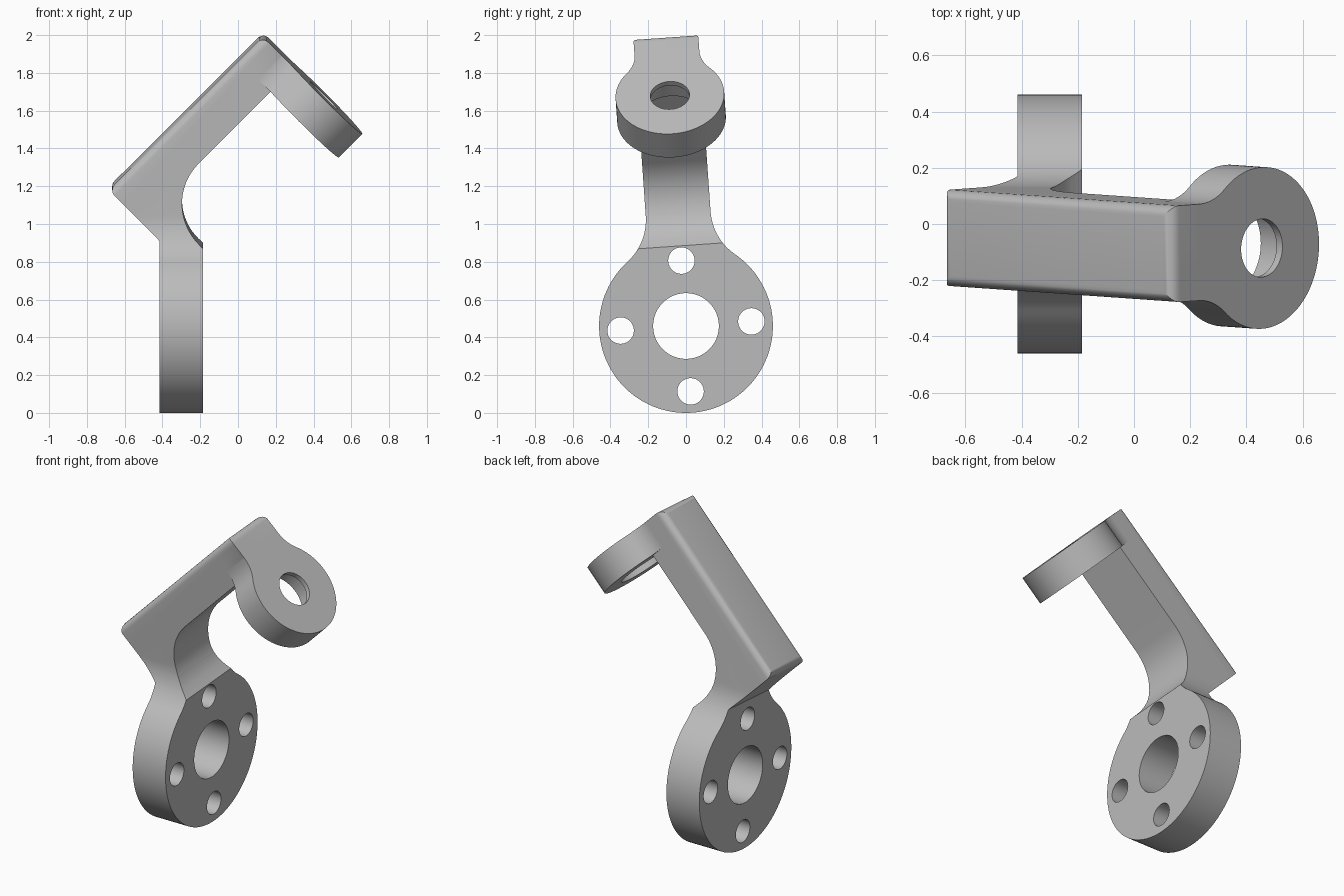
import bpy, bmesh
from math import sin, cos, pi, atan2, sqrt, radians
from mathutils import Matrix, Vector

cube = bpy.data.objects.get("Cube")
if cube:
    bpy.data.objects.remove(cube, do_unlink=True)

steel = bpy.data.materials.new("plain_grey")
steel.use_nodes = True
grey = (0.5, 0.5, 0.5, 1)
steel.diffuse_color = grey
steel.node_tree.nodes["Principled BSDF"].inputs["Base Color"].default_value = grey

S = sqrt(0.5)
ARM_HALF = 0.172
FLANGE_X = (-0.415, -0.185)
U0, U1, V_IN, V_OUT = 0.035, 1.187, 0.765, 1.0   # arm extents in the 45 degree frame
PLATE_T, EYE_R = 0.177, 0.288
EYE_V = 0.544


def uv(u, v, y=0.0):
    """Point in the tilted frame: u runs along the arm, v out of its back."""
    return Vector(((u - v) * S, y, (u + v) * S))


def arc(cx, cy, r, a0, a1, n):
    return [(cx + r * cos(a0 + (a1 - a0) * i / n),
             cy + r * sin(a0 + (a1 - a0) * i / n)) for i in range(n + 1)]


def circle(cx, cy, r, n=64):
    return arc(cx, cy, r, 0, 2 * pi, n)[:-1]


def eyelet(r, w, fillet, length):
    """Disc blended by fillets into a straight strip running up."""
    cx = w + fillet
    h = sqrt((r + fillet) ** 2 - cx ** 2)
    t = atan2(h, cx)
    half = arc(0, 0, r, -pi / 2, t, 48)
    half += arc(cx, h, fillet, t + pi, pi, 16)[1:] + [(w, length)]
    return half + [(-a, b) for a, b in reversed(half[1:])]


def prism(name, points, place, c0, c1):
    """Extrude a 2D outline between two depths, positioned by place(a, b, c)."""
    bm = bmesh.new()
    rings = [[bm.verts.new(place(a, b, c)) for a, b in points] for c in (c0, c1)]
    for ring in rings:
        bm.faces.new(ring)
    n = len(points)
    for i in range(n):
        j = (i + 1) % n
        bm.faces.new((rings[0][i], rings[0][j], rings[1][j], rings[1][i]))
    bmesh.ops.recalc_face_normals(bm, faces=bm.faces)
    mesh = bpy.data.meshes.new(name)
    bm.to_mesh(mesh)
    bm.free()
    mesh.materials.append(steel)
    ob = bpy.data.objects.new(name, mesh)
    bpy.context.collection.objects.link(ob)
    return ob


def combine(ob, other, operation):
    mod = ob.modifiers.new("combine", 'BOOLEAN')
    mod.operation, mod.solver, mod.object = operation, 'EXACT', other
    deps = bpy.context.evaluated_depsgraph_get()
    mesh = bpy.data.meshes.new_from_object(ob.evaluated_get(deps))
    ob.modifiers.clear()
    ob.data = mesh
    bpy.data.objects.remove(other, do_unlink=True)


def across(a, b, c):      # outline in y-z, depth along x
    return Vector((c, a, b))


def sideways(a, b, c):    # outline in x-z, depth along y
    return Vector((a, c, b))


def on_plate(a, b, c):    # outline on the end plate, depth along the arm
    return uv(c, EYE_V + b, a)


# Flange and neck: round outline cut to the bent side profile
bracket = prism("bracket", eyelet(0.46, ARM_HALF, 0.3, 1.1), across, -0.9, 0.4)
neck_u, bend_r = 0.17, 0.3
bend = arc(neck_u + bend_r, V_IN - bend_r, bend_r, pi, pi / 2, 20)
tilted = bend + [(neck_u + bend_r, 0.9), (U0, 0.9)]
back, front = FLANGE_X
profile = [(back, -0.6), (front, -0.6), (front, neck_u / S - front)]
profile += [(uv(u, v).x, uv(u, v).z) for u, v in tilted]
profile += [(back, U0 / S - back)]
combine(bracket, prism("side_profile", profile, sideways, -0.7, 0.7), 'INTERSECT')

# Arm: bar with the edges of its outer face rounded
arm = prism("arm", [(U0, V_IN), (U1, V_IN), (U1, V_OUT), (U0, V_OUT)],
            lambda a, b, c: uv(a, b, c), -ARM_HALF, ARM_HALF)
bm = bmesh.new()
bm.from_mesh(arm.data)
outer = [e for e in bm.edges
         if all(abs((v.co.z - v.co.x) * S - V_OUT) < 0.001 for v in e.verts)]
bmesh.ops.bevel(bm, geom=outer, offset=0.04, segments=6, profile=0.5, affect='EDGES')
bm.to_mesh(arm.data)
bm.free()
combine(bracket, arm, 'UNION')

# End plate with an eyelet
plate = prism("end_plate", eyelet(EYE_R, ARM_HALF, 0.2, 0.95 - EYE_V),
              on_plate, U1 - PLATE_T, U1)
combine(bracket, plate, 'UNION')

# Eyelet hole and the wider seat behind its thin lip
combine(bracket, prism("eye_hole", circle(0, 0, 0.104), on_plate, 0.9, 1.3), 'DIFFERENCE')
combine(bracket, prism("eye_seat", circle(0, 0, 0.172), on_plate, 0.9, U1 - 0.03), 'DIFFERENCE')

# Flange bore and four bolt holes
holes = [(0, 0, 0.174)]
holes += [(0.347 * cos(k * pi / 2), 0.347 * sin(k * pi / 2), 0.07) for k in range(4)]
for hole in holes:
    combine(bracket, prism("hole", circle(*hole), across, -0.5, -0.1), 'DIFFERENCE')

# Lean the whole bracket slightly and stand it on the ground
bracket.data.transform(Matrix.Translation((0, 0, 0.46)) @ Matrix.Rotation(radians(4), 4, 'X'))
bpy.ops.object.select_all(action='DESELECT')
bracket.select_set(True)
bpy.context.view_layer.objects.active = bracket
bpy.ops.object.shade_smooth_by_angle(angle=radians(30))
